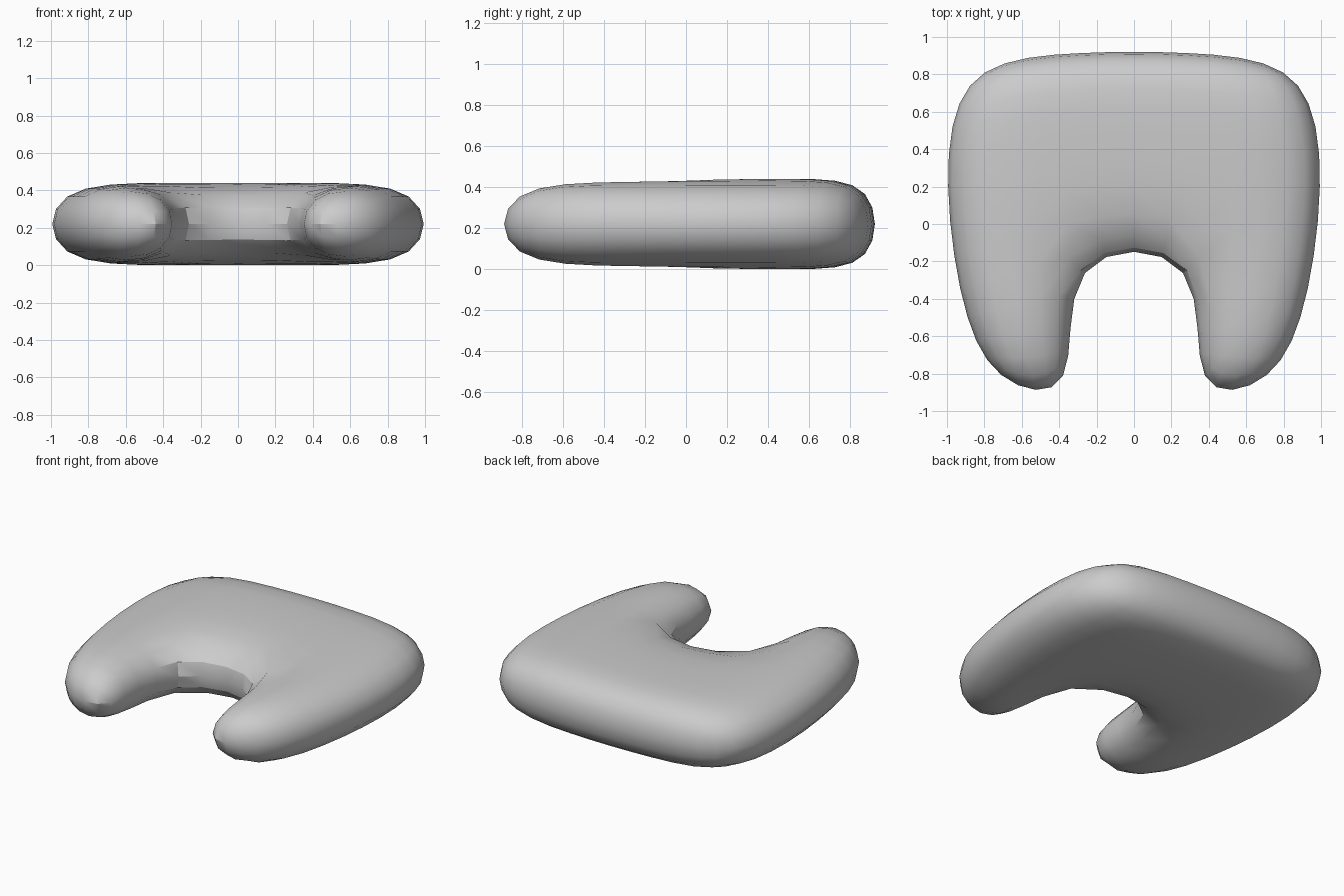
import bpy, bmesh
from mathutils import Vector

if "Cube" in bpy.data.objects:
    bpy.data.objects.remove(bpy.data.objects["Cube"])

H = 0.44
# Right half of the outline: points the rounded edge passes through at mid height
rim = [(0.28, 0.914), (0.797, 0.81), (0.99, 0.37), (0.93, -0.34),
       (0.71, -0.807), (0.38, -0.813), (0.262, -0.262)]
inner = (0.38, 0.55)                       # control point inside the plate

goal = [Vector(p) for p in rim]
cage = [p.copy() for p in goal]


def layout(points):
    """Right half plus mirrored half, bottom layer then top layer."""
    right = list(points) + [Vector(inner)]
    flat = right + [Vector((-p.x, p.y)) for p in right]
    return [(p.x, p.y, z) for z in (0, H) for p in flat]


# Control cage: quad grid of a plate with two legs, extruded once
half = [(0, 1, 2, 7), (7, 2, 3, 6), (6, 3, 4, 5)]
grid = half + [tuple(i + 8 for i in q[::-1]) for q in half]
grid += [(0, 7, 15, 8), (7, 6, 14, 15)]
loop = list(range(7)) + list(range(14, 7, -1))
faces = grid + [tuple(i + 16 for i in q[::-1]) for q in grid]
faces += [(a, b, b + 16, a + 16) for a, b in zip(loop, loop[1:] + loop[:1])]

mesh = bpy.data.meshes.new("plate_with_two_legs")
mesh.from_pydata(layout(cage), [], faces)
bm = bmesh.new()
bm.from_mesh(mesh)
bmesh.ops.recalc_face_normals(bm, faces=bm.faces)
bm.to_mesh(mesh)
bm.free()
plate = bpy.data.objects.new("plate_with_two_legs", mesh)
bpy.context.collection.objects.link(plate)
sub = plate.modifiers.new("rounding", 'SUBSURF')
sub.levels = sub.render_levels = 1

# Push the cage outwards until the rounded rim meets the outline points
for _ in range(30):
    plate.update_tag(refresh={'DATA'})
    bpy.context.view_layer.update()
    ev = plate.evaluated_get(bpy.context.evaluated_depsgraph_get())
    em = ev.to_mesh()
    mid = [v.co.to_2d() for v in em.vertices if abs(v.co.z - H / 2) < 0.01]
    ev.to_mesh_clear()
    for i, g in enumerate(goal):
        near = min(mid, key=lambda p: (p - cage[i]).length)
        cage[i] = cage[i] + (g - near) * 0.8
    for v, co in zip(mesh.vertices, layout(cage)):
        v.co = co
    mesh.update()

# Final smoothness, baked so that shading can follow the real angles
sub.levels = sub.render_levels = 2
bpy.context.view_layer.objects.active = plate
plate.select_set(True)
bpy.ops.object.modifier_apply(modifier=sub.name)
bpy.ops.object.shade_smooth_by_angle()
